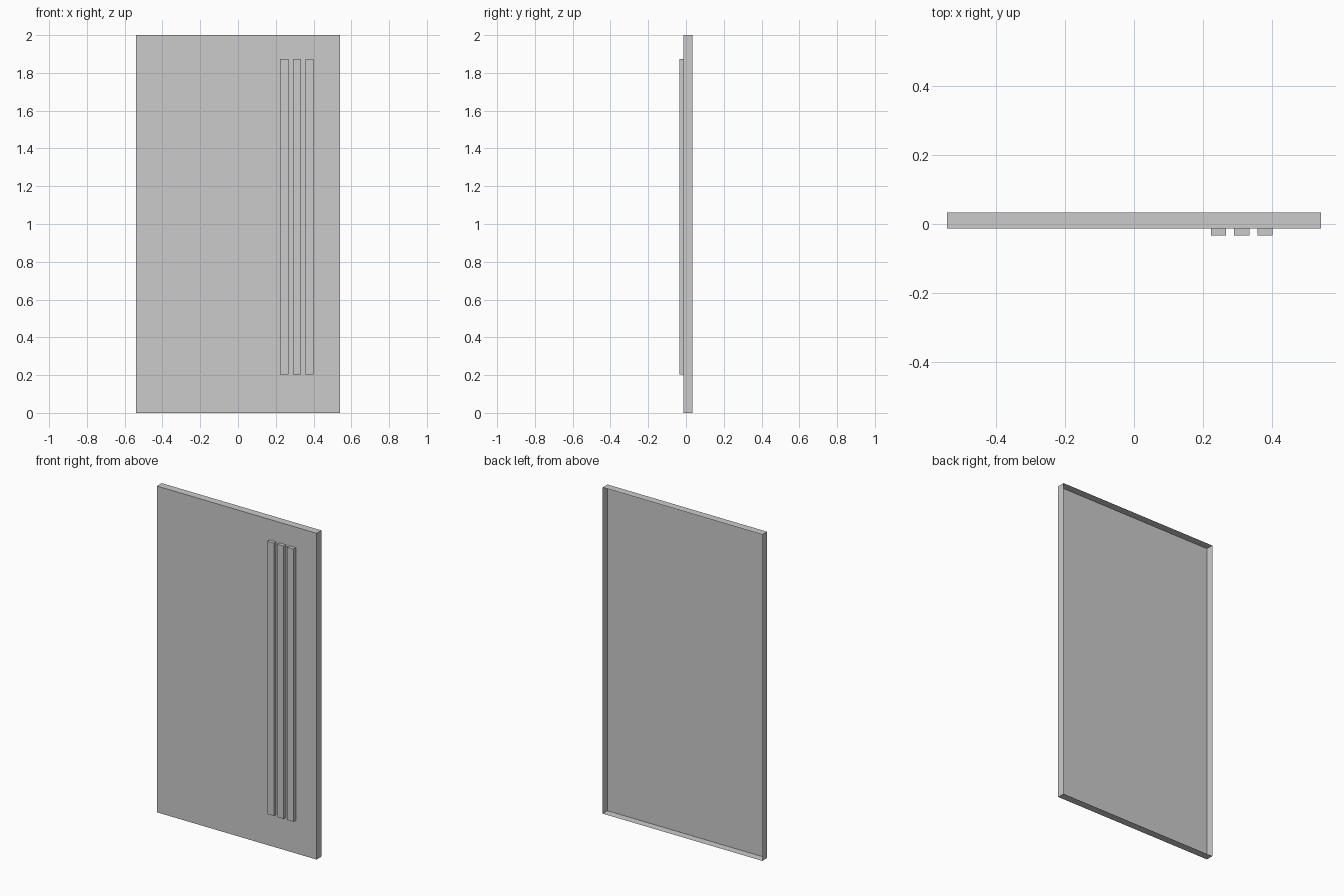
import bpy
import bmesh
from mathutils import Matrix, Vector

if "Cube" in bpy.data.objects:
    bpy.data.objects.remove(bpy.data.objects["Cube"])


def open_back_box(name, lo, hi):
    """Thin pressed shell: a box without its rear (+y) face."""
    lo, hi = Vector(lo), Vector(hi)
    bm = bmesh.new()
    bmesh.ops.create_cube(bm, size=1, matrix=Matrix.Translation((lo + hi) / 2)
                          @ Matrix.Diagonal((*(hi - lo), 1)))
    bm.normal_update()
    rear = [f for f in bm.faces if f.normal.y > 0.9]
    bmesh.ops.delete(bm, geom=rear, context='FACES_ONLY')
    mesh = bpy.data.meshes.new(name)
    bm.to_mesh(mesh)
    bm.free()
    obj = bpy.data.objects.new(name, mesh)
    bpy.context.collection.objects.link(obj)
    return obj


FRONT = -0.0125   # front plane of the panel
DEPTH = 0.034     # half of the total depth

# Door panel: front sheet with folded rim, open at the back
open_back_box("door_panel", (-0.541, FRONT, 0), (0.541, DEPTH, 2))

# Three raised vertical strips on the front
for i in range(3):
    x = 0.223 + i * 0.067
    open_back_box(f"raised_strip_{i + 1}", (x, -DEPTH, 0.202), (x + 0.0437, FRONT, 1.874))
